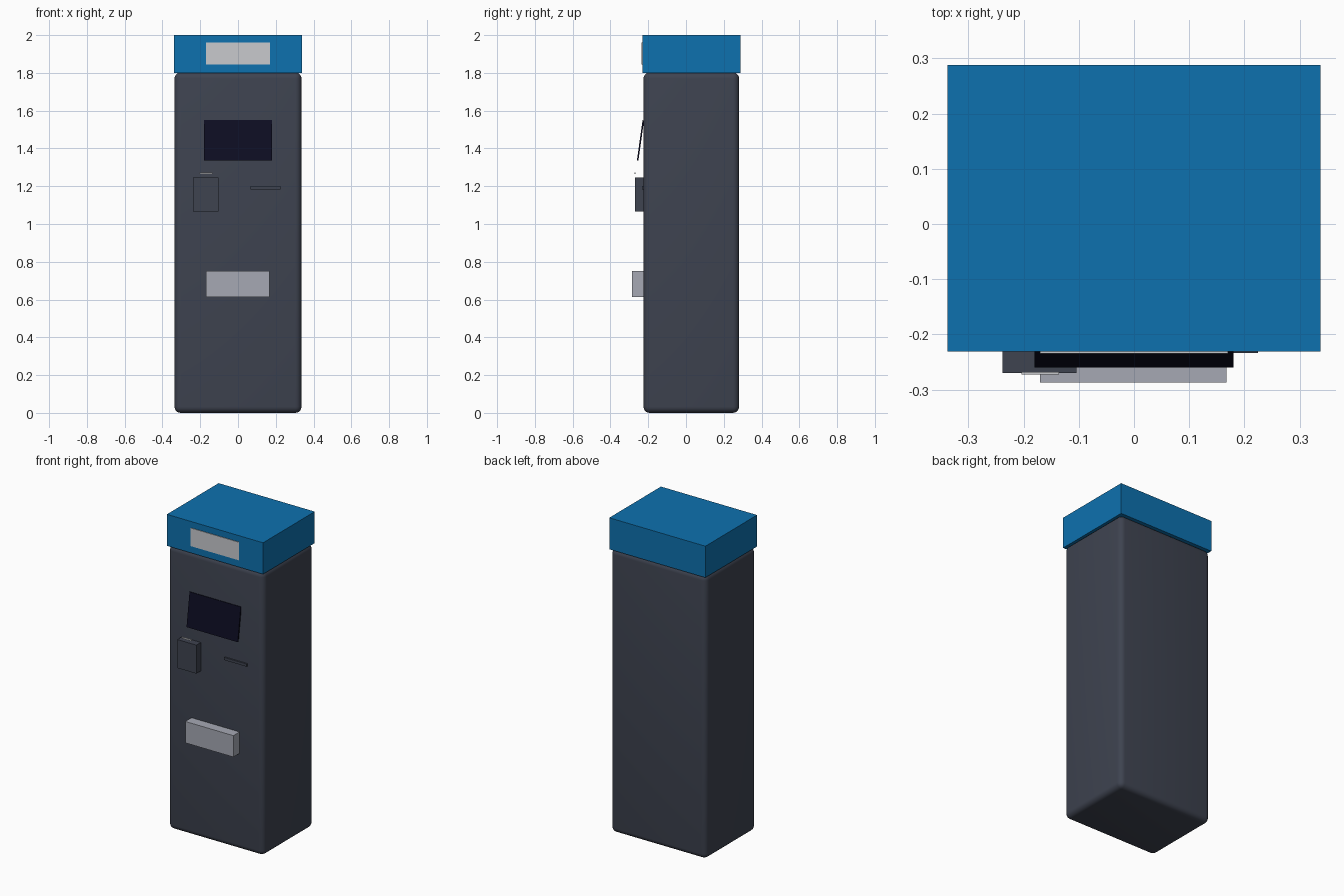
import bpy, bmesh, math

if "Cube" in bpy.data.objects:
    bpy.data.objects.remove(bpy.data.objects["Cube"])


def material(name, rgb):
    """Flat colour given as sRGB 0-255, stored linear."""
    lin = [((c / 255 + 0.055) / 1.055) ** 2.4 if c > 10 else c / 255 / 12.92 for c in rgb]
    m = bpy.data.materials.new(name)
    m.diffuse_color = (*lin, 1)
    m.use_nodes = True
    m.node_tree.nodes["Principled BSDF"].inputs["Base Color"].default_value = m.diffuse_color
    return m


slate = material("slate_grey", (62, 67, 80))
blue = material("bright_blue", (13, 113, 175))
navy = material("dark_navy", (13, 13, 34))
silver = material("silver_grey", (166, 169, 180))
pale = material("pale_grey", (200, 202, 206))


def box(name, mat, x, y, z, tilt=0, bevel=0):
    """Box spanning the given (min, max) ranges, tilted about its own x axis."""
    bm = bmesh.new()
    bmesh.ops.create_cube(bm, size=1)
    bmesh.ops.scale(bm, vec=[b - a for a, b in (x, y, z)], verts=bm.verts)
    if bevel:
        bmesh.ops.bevel(bm, geom=bm.edges[:], offset=bevel, segments=5,
                        profile=0.5, affect='EDGES')
    me = bpy.data.meshes.new(name)
    bm.to_mesh(me)
    bm.free()
    me.materials.append(mat)
    ob = bpy.data.objects.new(name, me)
    bpy.context.collection.objects.link(ob)
    ob.location = [(a + b) / 2 for a, b in (x, y, z)]
    ob.rotation_euler.x = math.radians(tilt)
    if bevel:
        bpy.context.view_layer.objects.active = ob
        ob.select_set(True)
        bpy.ops.object.shade_smooth_by_angle(angle=math.radians(40))
        ob.select_set(False)
    return ob


# rounded cabinet and square header
box("cabinet", slate, (-0.336, 0.336), (-0.225, 0.281), (0, 1.803), bevel=0.033)
box("header", blue, (-0.338, 0.338), (-0.231, 0.288), (1.80, 2.0))
box("header_sign", pale, (-0.17, 0.17), (-0.235, -0.229), (1.845, 1.96))

# tilted screen
box("screen", navy, (-0.18, 0.18), (-0.245, -0.237), (1.335, 1.55), tilt=-8)

# card reader with its label plate above
box("card_reader", slate, (-0.238, -0.104), (-0.27, -0.22), (1.065, 1.246))
box("reader_label", pale, (-0.204, -0.136), (-0.273, -0.268), (1.264, 1.273))

# ticket slot and delivery tray
box("ticket_slot", slate, (0.066, 0.225), (-0.234, -0.22), (1.183, 1.20))
box("delivery_tray", silver, (-0.17, 0.168), (-0.287, -0.22), (0.614, 0.75))
